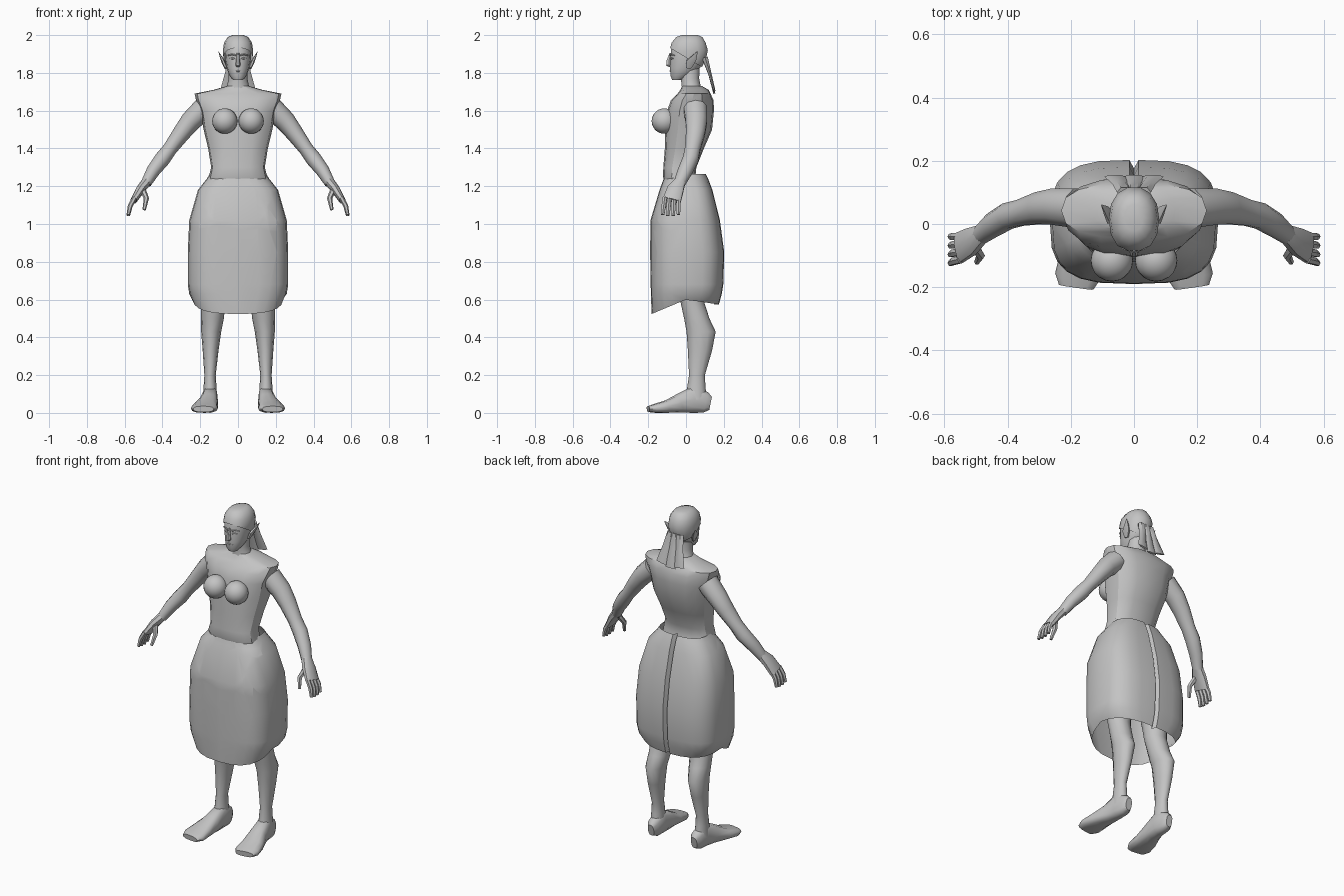
import bpy, bmesh, math
from mathutils import Vector

grey = bpy.data.materials.new("plain grey")
grey.diffuse_color = (0.55, 0.55, 0.55, 1)


def finish(name, bm, mirror=False, angle=40):
    bmesh.ops.recalc_face_normals(bm, faces=bm.faces)
    me = bpy.data.meshes.new(name)
    bm.to_mesh(me)
    bm.free()
    ob = bpy.data.objects.new(name, me)
    bpy.context.collection.objects.link(ob)
    me.materials.append(grey)
    if mirror:
        ob.modifiers.new("mirror", 'MIRROR').use_mirror_merge = False
    bpy.ops.object.select_all(action='DESELECT')
    ob.select_set(True)
    bpy.context.view_layer.objects.active = ob
    bpy.ops.object.shade_smooth_by_angle(angle=math.radians(angle))
    return ob


def sgn_pow(v, e):
    return math.copysign(abs(v) ** e, v)


def loft(sections, n=12, caps=True, bm=None):
    """Skin superellipse sections given as (centre, u, v, power)."""
    bm = bm or bmesh.new()
    rings = []
    for c, u, v, p in sections:
        ring = []
        for i in range(n):
            a = 2 * math.pi * i / n
            ring.append(bm.verts.new(c + u * sgn_pow(math.cos(a), 2 / p) + v * sgn_pow(math.sin(a), 2 / p)))
        rings.append(ring)
    for r, s in zip(rings, rings[1:]):
        for i in range(n):
            bm.faces.new((r[i], r[(i + 1) % n], s[(i + 1) % n], s[i]))
    if caps:
        bm.faces.new(rings[0])
        bm.faces.new(rings[-1])
    return bm


def levels(rows, p=2.0, n=12, caps=True):
    """Horizontal sections: (z, half width, y front, y back, optional power)."""
    return loft([(Vector((0, (r[2] + r[3]) / 2, r[0])), Vector((r[1], 0, 0)), Vector((0, (r[3] - r[2]) / 2, 0)),
                  r[4] if len(r) > 4 else p) for r in rows], n, caps)


def tube(pts, ref=(0, 1, 0), p=2.0, n=10, bm=None):
    """Sections square to a path: (x, y, z, radius across, radius along ref)."""
    P = [Vector(q[:3]) for q in pts]
    out = []
    for i, q in enumerate(pts):
        t = (P[min(i + 1, len(P) - 1)] - P[max(i - 1, 0)]).normalized()
        r = Vector(ref)
        v = (r - t * r.dot(t)).normalized()
        out.append((P[i], v.cross(t) * q[3], v * q[4], p))
    return loft(out, n, True, bm)


def cut(bm, co, no, geom=None, clear=False):
    geom = geom or bm.verts[:] + bm.edges[:] + bm.faces[:]
    bmesh.ops.bisect_plane(bm, geom=geom, plane_co=co, plane_no=no, clear_inner=clear)


# torso with square shoulders
finish("bodice", levels([
    (1.215, .155, -.11, .06), (1.25, .155, -.122, .05), (1.30, .142, -.12, .055), (1.40, .158, -.112, .095),
    (1.50, .182, -.11, .138), (1.60, .20, -.10, .148), (1.655, .222, -.08, .146),
    (1.69, .23, -.045, .13), (1.71, .13, -.03, .12), (1.73, .06, -.02, .085)], p=2.5, n=16), angle=30)

# bust
bm = bmesh.new()
bmesh.ops.create_uvsphere(bm, u_segments=20, v_segments=14, radius=.067)
bmesh.ops.translate(bm, verts=bm.verts, vec=(.07, -.115, 1.545))
finish("bust", bm, True)

# skirt: open shell with narrow rear seam groove, dipped front hem and front opening
bm = levels([(1.265, .15, -.11, .105, 2.6), (1.24, .165, -.118, .118, 2.6), (1.18, .212, -.14, .14),
             (1.02, .258, -.188, .18), (.85, .266, -.19, .203), (.68, .266, -.187, .198),
             (.63, .258, -.186, .19), (.575, .235, -.182, .175, 2.6)], p=3.1, n=24, caps=False)
for v in bm.verts:
    if v.co.z < .6:
        v.co.z = .60 - .42 * max(0, -v.co.y) - .15 * max(0, v.co.y)
for x in (-.014, .014):
    cut(bm, (x, 0, 0), (1, 0, 0))
for v in bm.verts:
    if abs(v.co.x) < .005 and v.co.y > 0:
        v.co.y -= .028
hole = [(-.08, 1.215), (.07, 1.215), (.115, 1.15), (.143, 1.055), (.10, .965),
        (-.09, .975), (-.143, 1.04), (-.12, 1.14)]
edges = list(zip(hole, hole[1:] + hole[:1]))
for (ax, az), (bx, bz) in edges:
    faces = [f for f in bm.faces if f.calc_center_median().y < -.05
             and .9 < f.calc_center_median().z < 1.26]
    geom = faces + list({e for f in faces for e in f.edges}) + list({v for f in faces for v in f.verts})
    cut(bm, (ax, 0, az), (bz - az, 0, ax - bx), geom)


def in_hole(c):
    return c.y < 0 and all((bz - az) * (c.x - ax) + (ax - bx) * (c.z - az) < 0
                           for (ax, az), (bx, bz) in edges)


bmesh.ops.delete(bm, geom=[f for f in bm.faces if in_hole(f.calc_center_median())], context='FACES')
finish("skirt", bm, angle=35)

# legs
leg = [(.125, .01, .82, .08, .085), (.13, .03, .60, .066, .062), (.135, .057, .50, .06, .067),
       (.142, .08, .43, .053, .077), (.145, .074, .33, .042, .064), (.148, .058, .20, .030, .042),
       (.148, .055, .14, .034, .048), (.148, .055, .07, .038, .055)]
finish("legs", loft([(Vector((x, y, z)), Vector((a, 0, 0)), Vector((0, b, 0)), 2) for x, y, z, a, b in leg], 12),
       True, 60)

# feet
finish("feet", tube([(.145, .130, .05, .02, .035), (.145, .105, .055, .035, .055), (.147, .04, .072, .04, .072),
                     (.155, -.03, .052, .05, .052), (.17, -.10, .034, .064, .034),
                     (.178, -.165, .024, .072, .024), (.183, -.20, .02, .055, .016)],
                    ref=(0, 0, 1), p=2.6, n=12), True, 50)

# arms
finish("arms", tube([(.18, .05, 1.61, .062, .065), (.25, .055, 1.545, .055, .06), (.30, .05, 1.48, .047, .053),
                     (.36, .035, 1.398, .038, .043), (.40, .025, 1.345, .042, .043),
                     (.45, -.005, 1.28, .036, .04), (.487, -.035, 1.215, .028, .032)]), True, 60)

# hands: palm, four fingers and a thumb
bm = tube([(.483, -.032, 1.225, .026, .03), (.515, -.055, 1.185, .024, .045), (.552, -.075, 1.125, .018, .05)], p=2.6)
for i in range(4):
    y = -.04 - .024 * i
    tube([(.547, y, 1.14, .013, .013), (.571, y - .002 * i, 1.095, .013, .013),
          (.581, y - .004 * i, 1.043 + .006 * (i in (0, 3)), .009, .010)], n=6, bm=bm)
tube([(.505, -.07, 1.185, .016, .016), (.485, -.10, 1.135, .014, .014),
      (.497, -.12, 1.075, .009, .009)], n=6, bm=bm)
finish("hands", bm, True)

# neck and head
finish("neck", levels([(1.68, .085, -.03, .10), (1.73, .058, -.025, .08), (1.77, .05, -.03, .072),
                       (1.83, .048, -.03, .075)], n=10))
head = [(1.762, .026, -.074, -.02), (1.785, .045, -.083, .02), (1.825, .060, -.086, .075), (1.87, .068, -.084, .10),
        (1.92, .071, -.082, .11), (1.96, .065, -.07, .098), (1.982, .045, -.045, .08), (1.992, .02, -.015, .055)]
finish("head", levels(head, p=2.2, n=14))

# hair cap, cut along a sloping hairline
bm = levels([(z + .008 * (z > 1.97), w + .009, f - .008, b + .008) for z, w, f, b in head], p=2.2, n=14)
cut(bm, (0, -.09, 1.935), (0, .60, 1), clear=True)
finish("hair_cap", bm)

# three hanging locks of hair behind the head
bm = bmesh.new()
for s in (-1, 0, 1):
    tube([(.03 * s, .10, 1.88, .024, .018), (.042 * s, .125, 1.80, .026, .010),
          (.06 * s, .150, 1.705 - .015 * (s == 0), .034, .006)], n=6, bm=bm)
finish("hair_locks", bm)

# pointed ears
finish("ears", tube([(.064, .012, 1.825, .008, .014), (.076, .022, 1.855, .010, .026),
                     (.088, .042, 1.88, .007, .018), (.103, .06, 1.912, .001, .002)], n=6), True)

# nose, brows, eyes and lips
finish("nose", tube([(0, -.08, 1.905, .007, .008), (0, -.09, 1.865, .010, .014),
                     (0, -.09, 1.843, .014, .018), (0, -.082, 1.835, .01, .008)], n=6))
finish("brows", tube([(.01, -.085, 1.893, .004, .004), (.032, -.078, 1.898, .004, .004),
                      (.052, -.062, 1.893, .003, .004)], n=6), True)
finish("eyes", tube([(.016, -.082, 1.876, .002, .002), (.03, -.077, 1.877, .006, .005),
                     (.044, -.068, 1.876, .002, .002)], n=6), True)
finish("lips", tube([(-.022, -.078, 1.808, .002, .002), (0, -.084, 1.81, .005, .005),
                     (.022, -.078, 1.808, .002, .002)], n=6))
